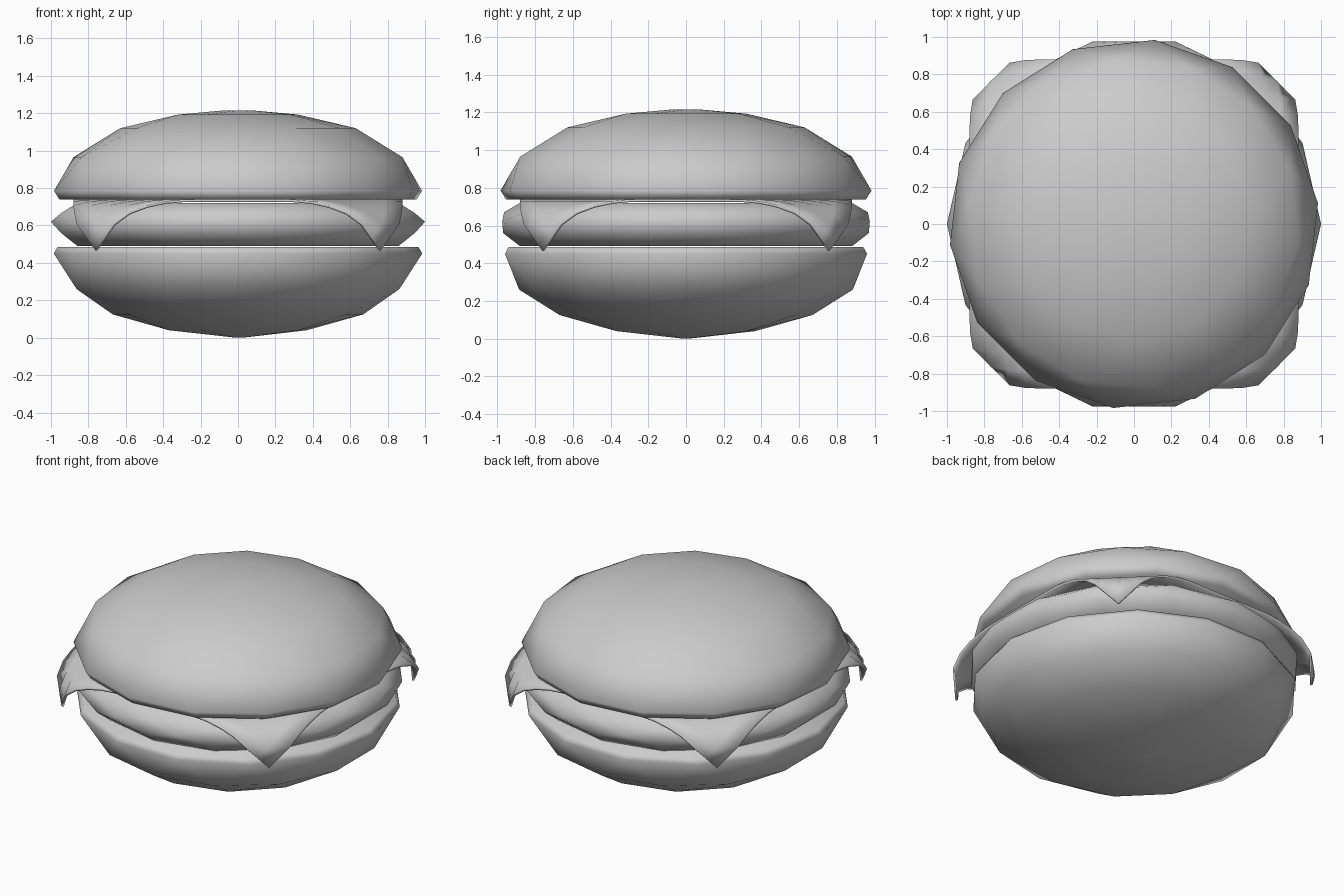
import bpy, bmesh, math

if "Cube" in bpy.data.objects:
    bpy.data.objects.remove(bpy.data.objects["Cube"])


def finish(name, bm, angle):
    mesh = bpy.data.meshes.new(name)
    bm.to_mesh(mesh)
    bm.free()
    obj = bpy.data.objects.new(name, mesh)
    bpy.context.collection.objects.link(obj)
    bpy.ops.object.select_all(action='DESELECT')
    obj.select_set(True)
    bpy.context.view_layer.objects.active = obj
    bpy.ops.object.shade_smooth_by_angle(angle=math.radians(angle))
    return obj


def round_part(name, rings, angle=62):
    """Coarse rounded solid: hull of rings (radius, height, sides, turn)."""
    bm = bmesh.new()
    for r, z, n, turn in rings:
        for i in range(n):
            a = 2 * math.pi * (i + turn) / n
            bm.verts.new((r * math.cos(a), r * math.sin(a), z))
    res = bmesh.ops.convex_hull(bm, input=bm.verts)
    loose = [v for v in bm.verts if not v.link_faces]
    bmesh.ops.delete(bm, geom=loose, context='VERTS')
    bmesh.ops.recalc_face_normals(bm, faces=bm.faces)
    return finish(name, bm, angle)


# Buns and patty
round_part("bottom_bun", [(0.965, 0.485, 14, 0), (0.985, 0.45, 14, 0),
                          (0.885, 0.26, 14, 0.5), (0.67, 0.125, 12, 0),
                          (0.38, 0.04, 8, 0.3), (0.05, 0.003, 3, 0), (0.02, 0, 3, 0)])
round_part("patty", [(0.88, 0.49, 14, 0.5), (0.97, 0.56, 14, 0.5), (1.0, 0.62, 14, 0),
                     (0.965, 0.67, 14, 0.5), (0.88, 0.72, 14, 0.5)])
round_part("top_bun", [(0.96, 0.738, 14, 0.25), (0.99, 0.785, 14, 0.25),
                       (0.885, 0.965, 14, 0.75), (0.63, 1.12, 12, 0),
                       (0.33, 1.193, 8, 0.3), (0.08, 1.215, 4, 0)])

# Cheese slice: square sheet whose corners droop along the diagonals
DROOP = [(0, 0, 0.733), (0.82, 0.82, 0.733), (0.92, 0.92, 0.72), (1.02, 1.015, 0.68),
         (1.10, 1.075, 0.61), (1.25, 1.07, 0.46)]


def droop(d):
    for (a, o0, z0), (b, o1, z1) in zip(DROOP, DROOP[1:]):
        if d <= b:
            t = (d - a) / (b - a)
            return o0 + t * (o1 - o0), z0 + t * (z1 - z0)
    return DROOP[-1][1:]


bm = bmesh.new()
bmesh.ops.create_grid(bm, x_segments=18, y_segments=18, size=0.88)
for v in bm.verts:
    d = (abs(v.co.x) + abs(v.co.y)) / math.sqrt(2)
    out, z = droop(d)
    pull = (d - out) / math.sqrt(2)
    v.co.x -= math.copysign(pull, v.co.x)
    v.co.y -= math.copysign(pull, v.co.y)
    v.co.z = z
cheese = finish("cheese_slice", bm, 45)
solid = cheese.modifiers.new("thickness", 'SOLIDIFY')
solid.thickness = 0.014
solid.offset = 0
